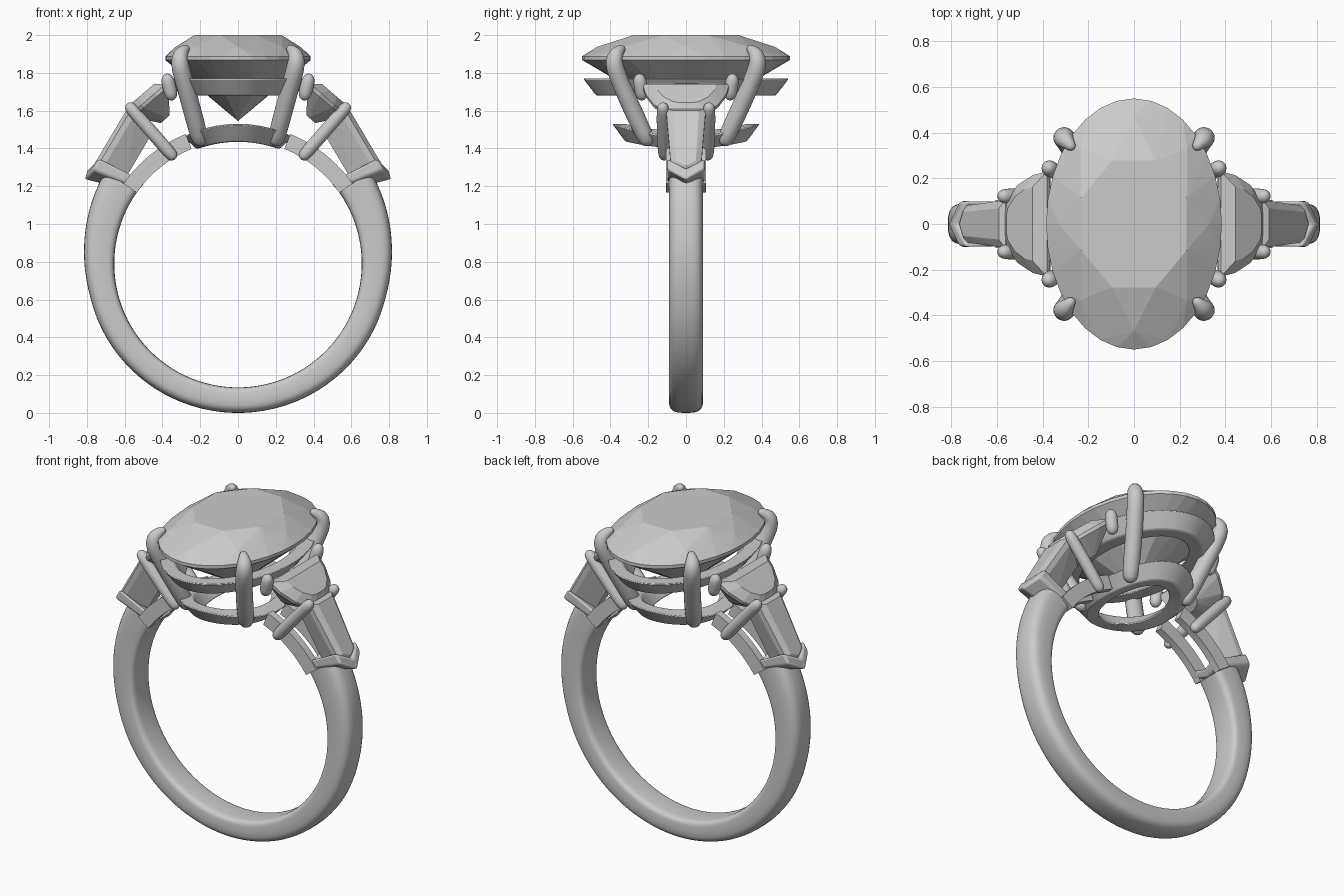
import bpy, bmesh, math
from math import sin, cos, pi, radians, copysign
from mathutils import Vector

if "Cube" in bpy.data.objects:
    bpy.data.objects.remove(bpy.data.objects["Cube"])

grey = bpy.data.materials.new("pale_grey")
grey.use_nodes = True
COLOUR = (0.6, 0.6, 0.6, 1)
grey.diffuse_color = COLOUR
grey.node_tree.nodes["Principled BSDF"].inputs["Base Color"].default_value = COLOUR

CENTRE = 0.79   # height of the finger hole's centre
INNER = 0.655   # finger hole radius


def finish(bm, name, smooth=None):
    bmesh.ops.recalc_face_normals(bm, faces=bm.faces)
    mesh = bpy.data.meshes.new(name)
    bm.to_mesh(mesh)
    bm.free()
    mesh.materials.append(grey)
    obj = bpy.data.objects.new(name, mesh)
    bpy.context.collection.objects.link(obj)
    if smooth:
        bpy.ops.object.select_all(action='DESELECT')
        obj.select_set(True)
        bpy.context.view_layer.objects.active = obj
        bpy.ops.object.shade_smooth_by_angle(angle=radians(smooth))
    return obj


def loft(name, sections, closed=False, smooth=40):
    """Skin a row of matching loops, capped unless the row closes on itself."""
    bm = bmesh.new()
    rows = [[bm.verts.new(p) for p in s] for s in sections]
    n = len(rows[0])
    pairs = list(zip(rows, rows[1:])) + ([(rows[-1], rows[0])] if closed else [])
    for a, b in pairs:
        for i in range(n):
            j = (i + 1) % n
            bm.faces.new((a[i], a[j], b[j], b[i]))
    if not closed:
        bm.faces.new(rows[0])
        bm.faces.new(rows[-1])
    return finish(bm, name, smooth)


def hull(name, points):
    """Faceted stone from its corner points."""
    bm = bmesh.new()
    for p in points:
        bm.verts.new(p)
    bmesh.ops.convex_hull(bm, input=bm.verts)
    bmesh.ops.dissolve_limit(bm, angle_limit=0.01, verts=bm.verts, edges=bm.edges)
    return finish(bm, name)


def tube(name, path, radii, sides=12):
    """Round wire with domed ends."""
    pts = [Vector(p) for p in path]
    first = (pts[0] - pts[1]).normalized()
    last = (pts[-1] - pts[-2]).normalized()
    r0, r1 = radii[0], radii[-1]
    pts = [pts[0] + first * r0, pts[0] + first * r0 * 0.7] + pts
    pts += [pts[-1] + last * r1 * 0.7, pts[-1] + last * r1]
    radii = [r0 * 0.2, r0 * 0.75] + list(radii) + [r1 * 0.75, r1 * 0.2]
    sections = []
    for i, (p, r) in enumerate(zip(pts, radii)):
        d = (pts[min(i + 1, len(pts) - 1)] - pts[max(i - 1, 0)]).normalized()
        u = d.cross(Vector((0, 1, 0))).normalized()
        v = d.cross(u)
        sections.append([p + (u * cos(a) + v * sin(a)) * r
                         for a in (2 * pi * k / sides for k in range(sides))])
    obj = loft(name, sections, smooth=60)
    obj.modifiers.new("rounding", 'SUBSURF').render_levels = 1
    return obj


def arc(name, start, end, steps, section):
    """Sweep a (radius, y) section around the finger hole."""
    rows = []
    for i in range(steps + 1):
        t = start + (end - start) * i / steps
        rows.append([(r * cos(t), y, CENTRE + r * sin(t)) for r, y in section(t)])
    return loft(name, rows)


def ellipse(a, b, z, n, turn=0.0):
    return [(a * cos(t), b * sin(t), z) for t in (2 * pi * (k + turn) / n for k in range(n))]


# Shank, thicker towards the shoulders
def shank_section(t):
    rise = max(0.0, sin(t) + 0.25)
    outer = 0.79 + 0.012 * cos(t) ** 2 + 0.075 * rise ** 1.4
    mid, half = (INNER + outer) / 2, (outer - INNER) / 2
    ring = []
    for k in range(28):
        a = 2 * pi * k / 28
        c, s = cos(a), sin(a)
        e = 0.65 if c > 0 else 0.4
        ring.append((mid + half * copysign(abs(c) ** e, c), 0.09 * copysign(abs(s) ** e, s)))
    return ring


arc("shank", radians(-215), radians(35), 96, shank_section)


# Gallery rings: oval bands leaning outwards; the lower one follows the finger
def gallery(name, a, b, low, high, lean, width, bend):
    rows = []
    for k in range(72):
        t = 2 * pi * k / 72
        row = []
        for off, z in ((0, high), (-lean, low), (-lean - width, low), (-width, high)):
            x, y = (a + off) * cos(t), (b + off) * sin(t)
            drop = INNER - math.sqrt(INNER ** 2 - x * x) if bend else 0
            row.append((x, y, z - drop))
        rows.append(row)
    obj = loft(name, rows, closed=True)
    bevel = obj.modifiers.new("soft_edges", 'BEVEL')
    bevel.width, bevel.segments = 0.008, 2


gallery("upper_gallery", 0.375, 0.545, 1.68, 1.77, 0.07, 0.085, False)
gallery("lower_gallery", 0.29, 0.39, 1.435, 1.53, 0.07, 0.075, True)

# Centre stone
hull("centre_stone",
     ellipse(0.25, 0.30, 2.0, 8, 0.5)
     + ellipse(0.33, 0.47, 1.938, 8)
     + ellipse(0.385, 0.55, 1.888, 32)
     + ellipse(0.385, 0.55, 1.868, 32)
     + ellipse(0.19, 0.27, 1.695, 8, 0.5)
     + [(0, 0, 1.545)])


def side_stone(name, m, origin, slope, outline, levels):
    """Outline of (along, y) in a tilted plane; levels give (height, scale, shift)."""
    s = Vector((slope[0], 0, slope[1])).normalized()
    n = Vector((-s.z, 0, s.x))
    o = Vector((origin[0], 0, origin[1]))
    length = max(p[0] for p in outline)
    pts = []
    for height, scale_s, scale_y in levels:
        for along, y in outline:
            for w in (y, -y):
                p = o + s * (length / 2 + (along - length / 2) * scale_s) + n * height
                pts.append((m * p.x, w * scale_y, p.z))
    hull(name, pts)


for m, side in ((1, "left"), (-1, "right")):
    # Half-moon stone
    side_stone(side + "_half_moon_stone", m, (0.375, 1.735), (0.76, -0.65),
               ((0, 0.23), (0.08, 0.215), (0.17, 0.17), (0.235, 0.10), (0.25, 0.05)),
               ((0.05, 0.6, 0.7), (0.01, 1, 1), (-0.01, 1, 1), (-0.13, 0.25, 0.45)))
    # Tapered stone with a pointed end
    side_stone(side + "_tapered_stone", m, (0.555, 1.605), (0.51, -0.86),
               ((0, 0.105), (0.35, 0.08), (0.385, 0.0)),
               ((0.03, 0.88, 0.65), (0.01, 1, 1), (-0.02, 1, 1), (-0.15, 0.85, 0.35)))

    # V-shaped claw joining the shank to the tapered stone
    outer = ((0.735, 0.10, 1.35), (0.785, 0, 1.295), (0.735, -0.10, 1.35),
             (0.768, -0.10, 1.29), (0.818, 0, 1.235), (0.768, 0.10, 1.29))
    inner = ((0.49, 0.095, 1.225), (0.505, 0, 1.205), (0.49, -0.095, 1.225),
             (0.52, -0.095, 1.185), (0.54, 0, 1.165), (0.52, 0.095, 1.185))
    claw = loft(side + "_v_claw", [[(m * x, y, z) for x, y, z in row] for row in (outer, inner)])
    bevel = claw.modifiers.new("soft_edges", 'BEVEL')
    bevel.width, bevel.segments = 0.014, 3

    for w, end in ((-1, "front"), (1, "back")):
        label = side + "_" + end

        def place(points):
            return [(m * x, w * y, z) for x, y, z in points]

        # Shoulder rail running up to the lower gallery
        a0, a1 = radians(35), radians(68)
        if m < 0:
            a0, a1 = pi - a0, pi - a1
        arc(label + "_shoulder_rail", a0, a1, 16,
            lambda t: [(INNER, w * 0.06), (0.74, w * 0.06), (0.74, w * 0.105), (INNER, w * 0.105)])

        # Main prong curling over the centre stone
        tube(label + "_main_prong",
             place([(0.205, 0.215, 1.46), (0.25, 0.295, 1.63), (0.295, 0.365, 1.79),
                    (0.312, 0.385, 1.86), (0.305, 0.372, 1.905), (0.28, 0.345, 1.925)]),
             (0.05, 0.05, 0.05, 0.05, 0.042, 0.026))
        # Short prong at the half-moon's corner
        tube(label + "_short_prong",
             place([(0.355, 0.235, 1.69), (0.365, 0.24, 1.73), (0.372, 0.245, 1.76)]),
             (0.037, 0.037, 0.037))
        # Shared prong between the two side stones
        tube(label + "_shared_prong",
             place([(0.355, 0.115, 1.37), (0.46, 0.12, 1.49), (0.565, 0.122, 1.61)]),
             (0.036, 0.036, 0.036))
